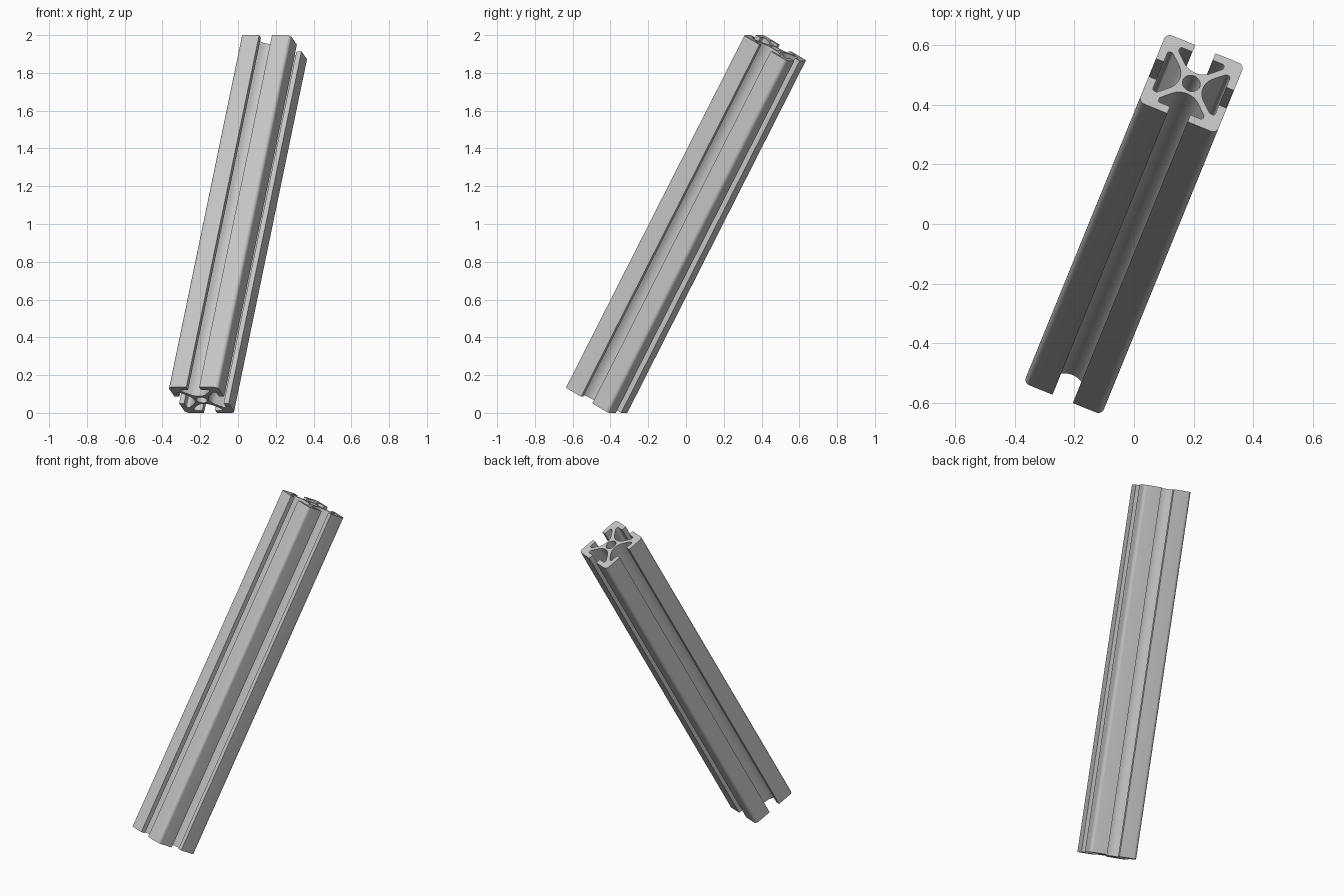
import bpy
from math import sin, cos, radians, pi
from mathutils import Matrix, Vector

cube = bpy.data.objects.get("Cube")
if cube:
    bpy.data.objects.remove(cube, do_unlink=True)

UNIT = 0.01415          # one profile unit (the section is 20 units wide)
LENGTH = 2.125
TILT, HEADING = radians(28.7), radians(22.2)

metal = bpy.data.materials.new("aluminium grey")
metal.use_nodes = True
grey = (0.56, 0.56, 0.56, 1)
metal.diffuse_color = grey
metal.node_tree.nodes["Principled BSDF"].inputs["Base Color"].default_value = grey


def arc(cx, cy, r, start, end, steps):
    return [(cx + r * cos(radians(start + (end - start) * i / steps)),
             cy + r * sin(radians(start + (end - start) * i / steps)))
            for i in range(steps + 1)]


# Half of one slot: lip, undercut, slanted web and concave floor
floor_r, floor_y = 4.69, 7.69
half = [(2.6, 10), (2.6, 8)]
half += arc(5.2, 7.5, 0.5, 90, 0, 4)
half += arc(5.2, 7.0, 0.5, 0, -45, 3)
half += arc(0, floor_y, floor_r, -45, -90, 8)
slot = half + [(-x, y) for x, y in reversed(half[:-1])]
side = arc(8.5, 8.5, 1.5, 0, 90, 8) + slot

# Repeat the side around the section
outline = []
for k in range(4):
    turn = Matrix.Rotation(k * pi / 2, 2)
    outline += [turn @ Vector(p) for p in side]
bore = arc(0, 0, 2.15, 0, 360, 40)[:-1]

# Filled section with a bore, extruded to full length
curve = bpy.data.curves.new("slotted_rail", "CURVE")
curve.dimensions = "2D"
curve.fill_mode = "BOTH"
curve.extrude = LENGTH / 2
for points in (outline, bore):
    spline = curve.splines.new("POLY")
    spline.points.add(len(points) - 1)
    for target, p in zip(spline.points, points):
        target.co = (p[0] * UNIT, p[1] * UNIT, 0, 1)
    spline.use_cyclic_u = True
curve.materials.append(metal)

rail = bpy.data.objects.new("slotted_rail", curve)
bpy.context.collection.objects.link(rail)
rail.matrix_world = (Matrix.Translation((0, 0, 1))
                     @ Matrix.Rotation(-HEADING, 4, "Z")
                     @ Matrix.Rotation(-TILT, 4, "X"))

bpy.ops.object.select_all(action="DESELECT")
rail.select_set(True)
bpy.context.view_layer.objects.active = rail
bpy.ops.object.convert(target="MESH")
bpy.ops.object.shade_smooth_by_angle(angle=radians(30))
